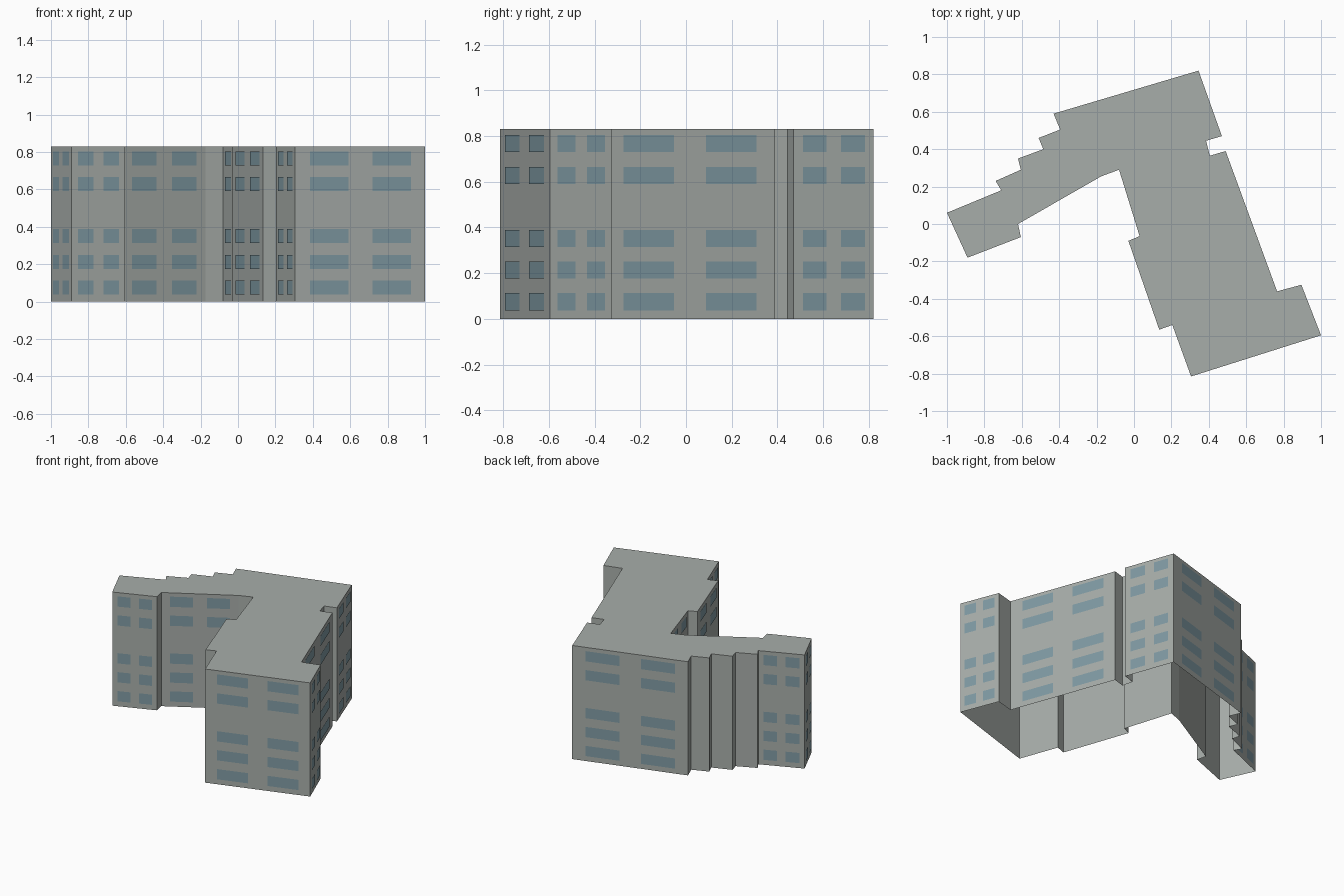
import bpy
import bmesh
from mathutils import Vector

default_cube = bpy.data.objects.get("Cube")
if default_cube:
    bpy.data.objects.remove(default_cube, do_unlink=True)

HEIGHT = 0.83
STOREY = HEIGHT / 6
WINDOW_STOREYS = (0, 1, 2, 4, 5)      # one storey is left blank
WINDOW_SPANS = ((0.11, 0.405), (0.59, 0.885))
OFFSET = 0.003

# Building outline, clockwise from the west corner
OUTLINE = [Vector(p) for p in (
    # stepped north-west side
    (-1, .06), (-.71, .18), (-.74, .23), (-.605, .29), (-.62, .35),
    (-.485, .4), (-.51, .46), (-.395, .505), (-.43, .59),
    # north block and east side
    (.345, .82), (.47, .47), (.385, .445), (.405, .365), (.49, .39),
    (.765, -.36), (.895, -.325), (1, -.595),
    # south end and inner courtyard side
    (.305, -.815), (.205, -.54), (.135, -.565), (-.03, -.09),
    (.03, -.065), (-.08, .29), (-.175, .255),
    # west wing front
    (-.62, 0), (-.605, -.07), (-.89, -.18))]


def make_material(name, colour):
    material = bpy.data.materials.new(name)
    material.use_nodes = True
    material.diffuse_color = colour
    shader = next(n for n in material.node_tree.nodes
                  if n.type == "BSDF_PRINCIPLED")
    shader.inputs["Base Color"].default_value = colour
    shader.inputs["Roughness"].default_value = 0.8
    return material


def make_object(name, bm, material):
    mesh = bpy.data.meshes.new(name)
    bm.to_mesh(mesh)
    bm.free()
    mesh.materials.append(material)
    obj = bpy.data.objects.new(name, mesh)
    bpy.context.collection.objects.link(obj)
    return obj


def add_panel(bm, start, end, low, high):
    """Upright rectangle between two plan points, facing outwards."""
    corners = ((end, low), (start, low), (start, high), (end, high))
    bm.faces.new([bm.verts.new((p.x, p.y, z)) for p, z in corners])


concrete = make_material("grey concrete", (0.39, 0.42, 0.40, 1))
glass = make_material("blue grey glass", (0.215, 0.325, 0.37, 1))

walls = bmesh.new()
windows = bmesh.new()

for index, start in enumerate(OUTLINE):
    end = OUTLINE[(index + 1) % len(OUTLINE)]
    add_panel(walls, start, end, 0, HEIGHT)

    # Two window columns on every wall that is long enough
    along = end - start
    if along.length < 0.2:
        continue
    outward = Vector((-along.y, along.x)).normalized() * OFFSET
    for left, right in WINDOW_SPANS:
        for storey in WINDOW_STOREYS:
            sill = (storey + 0.27) * STOREY
            add_panel(windows, start + along * left + outward,
                      start + along * right + outward,
                      sill, sill + 0.54 * STOREY)

# Flat roof; the underside of the shell stays open
walls.faces.new([walls.verts.new((p.x, p.y, HEIGHT))
                 for p in reversed(OUTLINE)])
bmesh.ops.remove_doubles(walls, verts=walls.verts, dist=0.0001)

shell = make_object("building_shell", walls, concrete)
panes = make_object("window_panes", windows, glass)
panes.parent = shell
